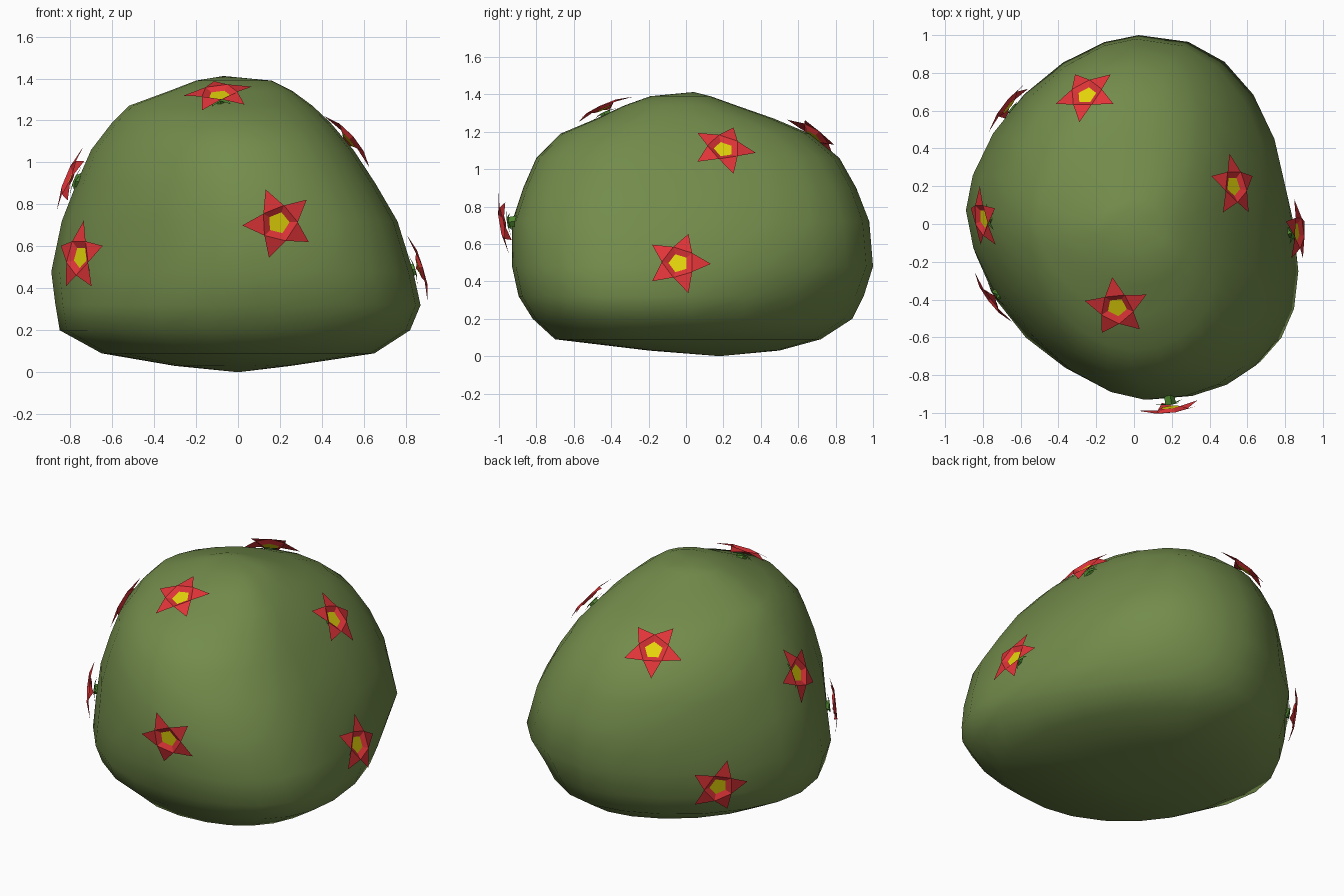
import bpy, bmesh, math
from mathutils import Vector, Matrix
from mathutils.bvhtree import BVHTree

if "Cube" in bpy.data.objects:
    bpy.data.objects.remove(bpy.data.objects["Cube"])


def material(name, rgb):
    m = bpy.data.materials.new(name)
    m.diffuse_color = (*rgb, 1)
    m.use_nodes = True
    m.node_tree.nodes["Principled BSDF"].inputs["Base Color"].default_value = m.diffuse_color
    return m


LEAF = material("bush_green", (0.17, 0.26, 0.07))
RED = material("petal_red", (0.75, 0.035, 0.04))
YELLOW = material("centre_yellow", (0.78, 0.66, 0.003))
STEM = material("stem_green", (0.08, 0.25, 0.03))


def add_object(name, bm, mats, smooth=False):
    me = bpy.data.meshes.new(name)
    for f in bm.faces:
        f.smooth = smooth
    bm.to_mesh(me)
    for m in mats:
        me.materials.append(m)
    ob = bpy.data.objects.new(name, me)
    bpy.context.collection.objects.link(ob)
    return ob


# Bush body: lopsided superellipse rings (z, xmin, xmax, ymin, ymax)
LEVELS = [
    (0.03, -0.30, 0.25, -0.20, 0.50),
    (0.09, -0.65, 0.65, -0.70, 0.72),
    (0.20, -0.85, 0.82, -0.82, 0.89),
    (0.32, -0.87, 0.87, -0.895, 0.95),
    (0.48, -0.89, 0.835, -0.93, 1.00),
    (0.72, -0.84, 0.76, -0.93, 0.98),
    (0.90, -0.77, 0.655, -0.87, 0.91),
    (1.06, -0.70, 0.55, -0.80, 0.82),
    (1.19, -0.60, 0.44, -0.67, 0.66),
    (1.27, -0.52, 0.355, -0.48, 0.47),
    (1.34, -0.33, 0.26, -0.33, 0.27),
    (1.39, -0.20, 0.16, -0.19, 0.13),
]
# Fullness of each quadrant (sign x, sign y) at low, middle and high rings
POWER = {(1, 1): (1.85, 2.4, 2.5), (-1, 1): (1.75, 1.68, 1.85),
         (-1, -1): (1.9, 1.67, 1.7), (1, -1): (2.3, 2.3, 2.2)}
SEGMENTS = 24


def ring(z, x0, x1, y0, y1):
    pts = []
    band = 0 if z < 0.4 else 1 if z < 0.85 else 2
    for i in range(SEGMENTS):
        a = 2 * math.pi * i / SEGMENTS
        c, s = math.cos(a), math.sin(a)
        sx, sy = (1 if c >= 0 else -1), (1 if s >= 0 else -1)
        cx = x0 + (0.53 if sy > 0 else 0.56) * (x1 - x0)
        cy = y0 + (0.35 if sx > 0 else 0.52) * (y1 - y0)
        e = 2 / POWER[(sx, sy)][band]
        px = cx + ((x1 if sx > 0 else x0) - cx) * abs(c) ** e
        py = cy + ((y1 if sy > 0 else y0) - cy) * abs(s) ** e
        pts.append((px, py, z))
    return pts


bm = bmesh.new()
rings = [[bm.verts.new(p) for p in ring(*lv)] for lv in LEVELS]
bottom = bm.verts.new((0, 0.18, 0))
top = bm.verts.new((-0.07, 0.04, 1.412))
for i in range(SEGMENTS):
    j = (i + 1) % SEGMENTS
    bm.faces.new((bottom, rings[0][j], rings[0][i]))
    bm.faces.new((top, rings[-1][i], rings[-1][j]))
    for lo, hi in zip(rings, rings[1:]):
        bm.faces.new((lo[i], lo[j], hi[j], hi[i]))
bmesh.ops.recalc_face_normals(bm, faces=bm.faces)
surface = BVHTree.FromBMesh(bm)
add_object("bush_body", bm, [LEAF], smooth=True)
bm.free()


def loop(bm, radius, height, offset=0.0):
    return [bm.verts.new((radius * math.cos(a), radius * math.sin(a), height))
            for a in (2 * math.pi * (k + offset) / 5 for k in range(5))]


def flower_mesh():
    bm = bmesh.new()
    # Yellow centre, cupped inner petals and drooping tips
    inner = loop(bm, 0.053, 0.035, 0.5)
    rim = loop(bm, 0.09, 0.052, 0.5)
    tips = loop(bm, 0.174, 0.032)
    bm.faces.new(inner).material_index = 1
    for k in range(5):
        p = k - 1
        bm.faces.new((inner[p], rim[p], rim[k], inner[k]))
        bm.faces.new((rim[p], tips[k], rim[k]))
    # Stem and green sepals
    foot = loop(bm, 0.03, -0.04, 0.5)
    neck = loop(bm, 0.03, 0.018, 0.5)
    sepal = loop(bm, 0.08, 0.008)
    for k in range(5):
        p = k - 1
        for f in ((foot[p], foot[k], neck[k], neck[p]),
                  (neck[p], neck[k], sepal[k])):
            bm.faces.new(f).material_index = 2
    bm.faces.new(neck).material_index = 2
    return bm


# Flowers: approximate position, direction of one petal tip, lift, tilt
FLOWERS = [
    ((-0.09, -0.44, 1.32), (-0.1, 1, 0), 0.0, (0, 0, 0)),
    ((0.52, 0.20, 1.10), (0, 1, 0), 0.0, (0, 0, 0)),
    ((0.87, -0.04, 0.50), (0, 1, 0), 0.005, (0, 0, 0)),
    ((0.19, -0.96, 0.72), (-0.4, 0, 1), 0.018, (0.05, 0, -0.17)),
    ((-0.75, -0.39, 0.55), (0, 0, 1), 0.0, (0, 0, 0)),
    ((-0.79, 0.03, 0.92), (0, 1, 0), 0.0, (0, 0, 0)),
    ((-0.25, 0.68, 1.17), (0, -1, 0), 0.0, (0, 0, 0)),
    ((-0.66, 0.62, 0.40), (-0.82, -0.57, 0), 0.0, (0, 0, 0)),
]
for n, (pos, tip, lift, tilt) in enumerate(FLOWERS, 1):
    point, normal, _, _ = surface.find_nearest(Vector(pos))
    normal = (normal + Vector(tilt)).normalized()
    u = Vector(tip)
    u = (u - normal * u.dot(normal)).normalized()
    v = normal.cross(u)
    bm = flower_mesh()
    turn = Matrix((u, v, normal)).transposed().to_4x4()
    bm.transform(Matrix.Translation(point + normal * lift) @ turn)
    add_object(f"flower_{n}", bm, [RED, YELLOW, STEM])
    bm.free()
